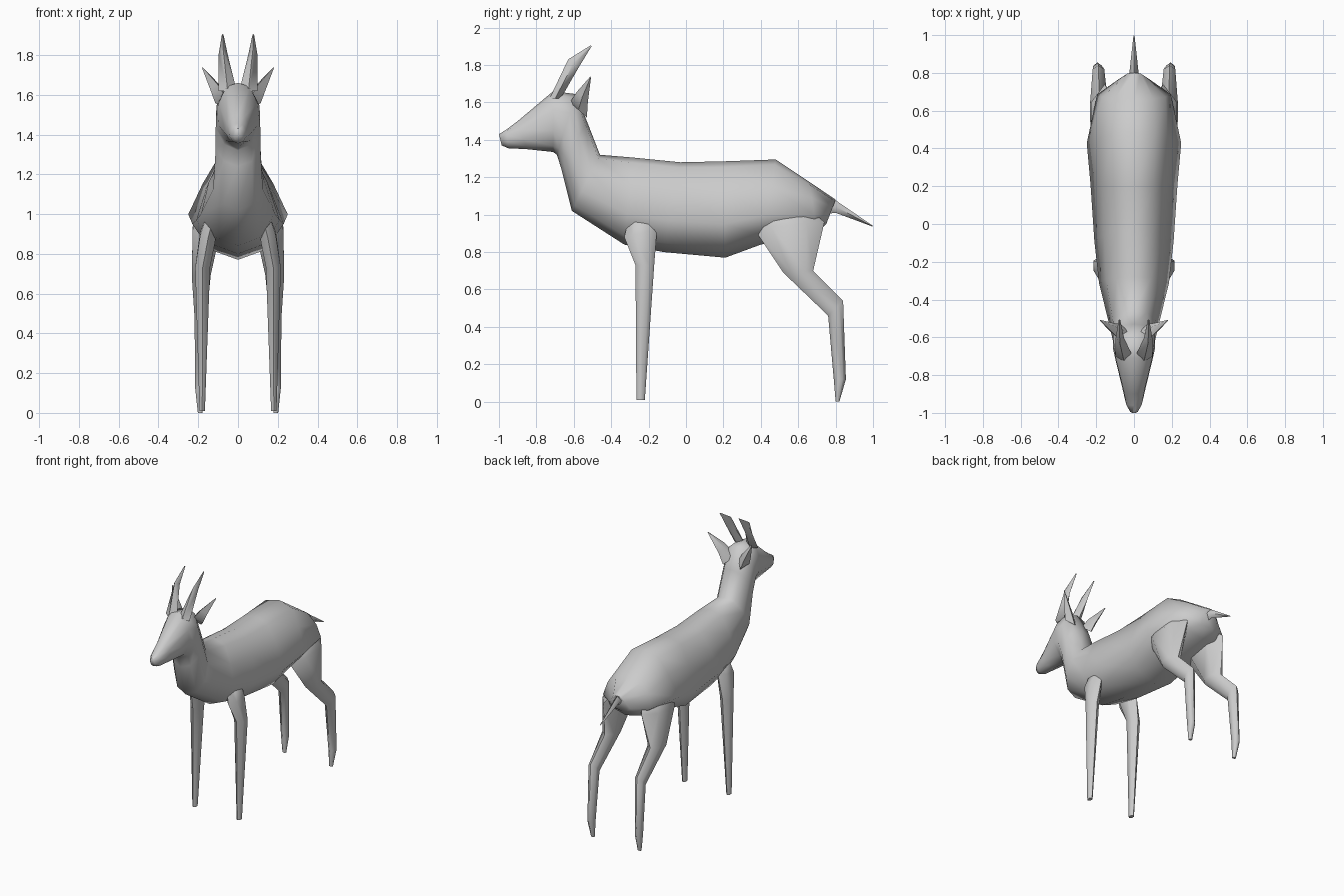
import bpy, bmesh, math

# Cross-sections as (across, along): across scales the half-width, along runs from end b (-1) to end a (+1)
BODY = [(0, 1), (.6, .88), (.97, .38), (1, -.3), (.62, -.8),
        (0, -1), (-.62, -.8), (-1, -.3), (-.97, .38), (-.6, .88)]
LIMB = [(0, 1), (.85, .5), (.85, -.5), (0, -1), (-.85, -.5), (-.85, .5)]
BLADE = [(0, 1), (1, 0), (0, -1), (-1, 0)]


def loft(name, section, rings, mirror=False):
    """Skin rings given as (a_y, a_z, b_y, b_z, centre_x, half_width[, upper half narrowing])."""
    bm = bmesh.new()
    loops = []
    for ay, az, by, bz, cx, w, *pinch in rings:
        k = pinch[0] if pinch else 1
        loops.append([bm.verts.new((cx + u * w * (k if v > 0 else 1),
                                    (ay + by) / 2 + v * (ay - by) / 2,
                                    (az + bz) / 2 + v * (az - bz) / 2)) for u, v in section])
    n = len(section)
    for p, q in zip(loops, loops[1:]):
        for i in range(n):
            j = (i + 1) % n
            bm.faces.new((p[i], p[j], q[j], q[i]))
    bm.faces.new(loops[0])
    bm.faces.new(loops[-1][::-1])
    bmesh.ops.recalc_face_normals(bm, faces=bm.faces)
    me = bpy.data.meshes.new(name)
    bm.to_mesh(me)
    bm.free()
    ob = bpy.data.objects.new(name, me)
    bpy.context.collection.objects.link(ob)
    if mirror:
        ob.modifiers.new("Mirror", 'MIRROR').use_mirror_merge = False
    bpy.ops.object.select_all(action='DESELECT')
    ob.select_set(True)
    bpy.context.view_layer.objects.active = ob
    bpy.ops.object.shade_smooth_by_angle(angle=math.radians(70))
    return ob


# Head, neck and trunk in one skin, nose to rump
loft("body", BODY, [
    (-1.00, 1.43, -.985, 1.37, 0, .02),
    (-.96, 1.455, -.95, 1.355, 0, .042),
    (-.90, 1.50, -.85, 1.35, 0, .062, .9),
    (-.71, 1.66, -.71, 1.335, 0, .10),
    (-.59, 1.645, -.69, 1.32, 0, .112),
    (-.53, 1.50, -.665, 1.24, 0, .112),
    (-.46, 1.32, -.61, 1.02, 0, .125, .93),
    (-.28, 1.305, -.33, .84, 0, .185, .82),
    (-.03, 1.28, -.12, .80, 0, .21, .78),
    (.20, 1.285, .21, .77, 0, .23, .75),
    (.48, 1.295, .40, .84, 0, .25, .73),
    (.66, 1.175, .70, .90, 0, .195, .88),
    (.80, 1.08, .75, .95, 0, .08, .7)])

# Tail
loft("tail", BLADE, [
    (.72, 1.13, .72, 1.00, 0, .03),
    (.81, 1.07, .80, 1.01, 0, .024),
    (1.0, .94, .995, .937, 0, .003)])

# Legs
loft("front_leg", LIMB, [
    (-.30, 1.0, -.17, 1.0, .12, .04),
    (-.33, .88, -.155, .92, .15, .048),
    (-.27, .73, -.17, .73, .178, .044),
    (-.265, .01, -.22, .01, .18, .016)], mirror=True)
loft("hind_leg", LIMB, [
    (.46, 1.06, .66, 1.03, .11, .06),
    (.36, .93, .74, .96, .155, .085),
    (.52, .69, .68, .70, .185, .056),
    (.76, .46, .84, .54, .188, .036),
    (.79, .12, .855, .12, .193, .026),
    (.80, 0, .82, 0, .19, .014)], mirror=True)

# Horns sweeping back
loft("horn", BLADE, [
    (-.73, 1.62, -.67, 1.62, .052, .045),
    (-.63, 1.83, -.575, 1.785, .075, .022),
    (-.51, 1.905, -.505, 1.90, .077, .004)], mirror=True)

# Ears pointing out and up
loft("ear", BLADE, [
    (-.62, 1.60, -.53, 1.52, .07, .045),
    (-.585, 1.655, -.525, 1.60, .105, .035),
    (-.512, 1.738, -.508, 1.732, .178, .003)], mirror=True)
